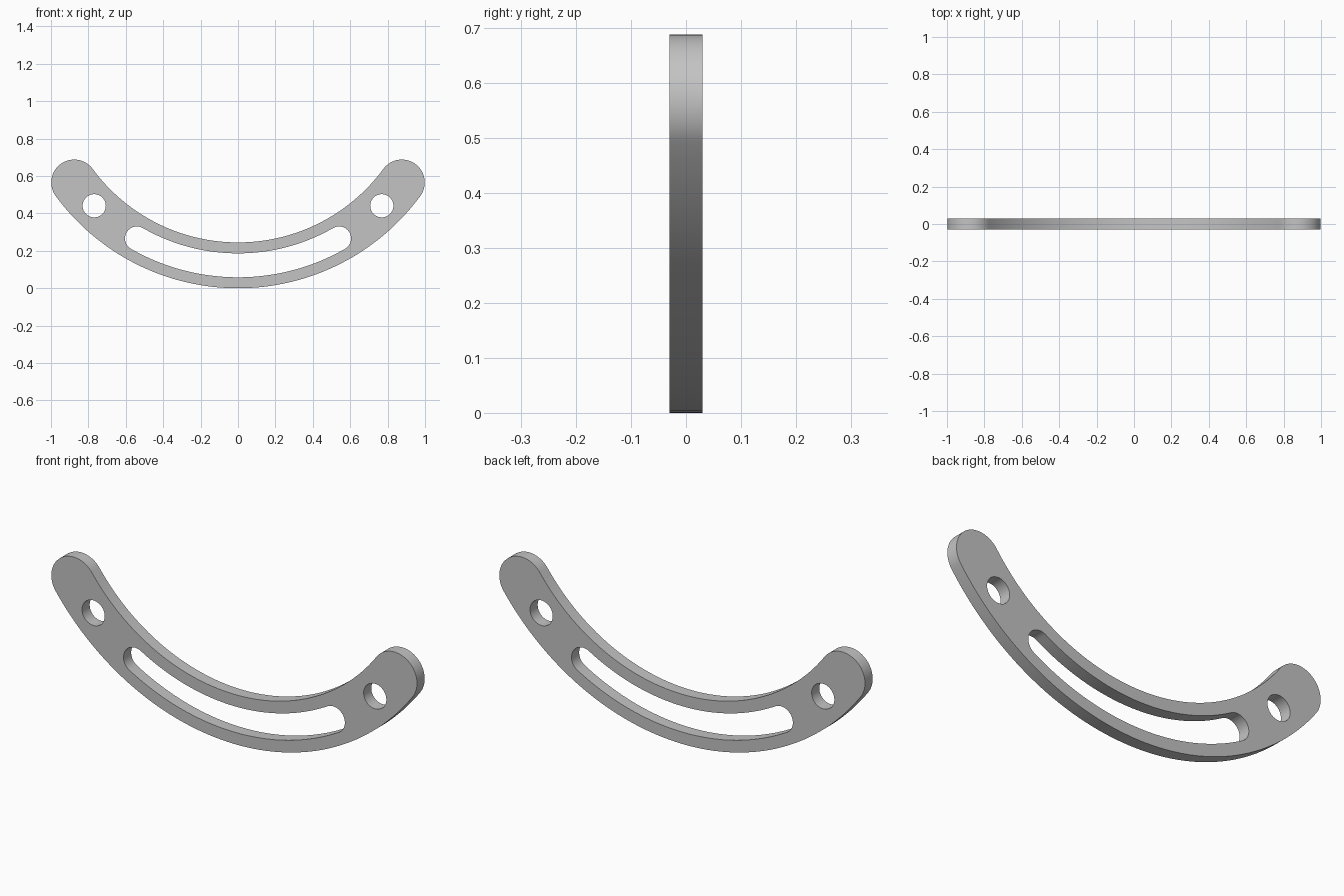
import bpy
import bmesh
from math import sin, cos, pi, radians
from mathutils import Vector

if "Cube" in bpy.data.objects:
    bpy.data.objects.remove(bpy.data.objects["Cube"], do_unlink=True)

ARC_CENTRE = Vector((0, 0, 1.21))
MID_RADIUS = 1.0875
THICKNESS = 0.06


def polar(centre, radius, angle):
    """Point at an angle measured from straight down towards +x."""
    return centre + Vector((sin(angle) * radius, 0, -cos(angle) * radius))


def sweep(centre, radius, start, end, steps):
    return [polar(centre, radius, start + (end - start) * i / steps)
            for i in range(steps + 1)]


def curved_slot(half_angle, half_width, arc_steps, cap_steps):
    """Closed outline of an arc band with round ends."""
    a = half_angle
    right = polar(ARC_CENTRE, MID_RADIUS, a)
    left = polar(ARC_CENTRE, MID_RADIUS, -a)
    points = sweep(ARC_CENTRE, MID_RADIUS + half_width, -a, a, arc_steps)
    points += sweep(right, half_width, a, a + pi, cap_steps)[1:-1]
    points += sweep(ARC_CENTRE, MID_RADIUS - half_width, a, -a, arc_steps)
    points += sweep(left, half_width, pi - a, 2 * pi - a, cap_steps)[1:-1]
    return points


def round_hole(angle, radius, steps):
    return sweep(polar(ARC_CENTRE, MID_RADIUS, angle), radius, 0, 2 * pi, steps)[:-1]


# Outline, adjustment slot and the two bolt holes
loops = [
    curved_slot(radians(53.66), 0.1225, 64, 32),
    curved_slot(radians(29.8), 0.064, 48, 24),
    round_hole(radians(45), 0.062, 48),
    round_hole(radians(-45), 0.062, 48),
]

bm = bmesh.new()
for loop in loops:
    verts = [bm.verts.new(p - Vector((0, THICKNESS / 2, 0))) for p in loop]
    for i, v in enumerate(verts):
        bm.edges.new((v, verts[i - 1]))

# Fill the flat face around the openings, then give it thickness
bmesh.ops.triangle_fill(bm, edges=bm.edges[:], use_beauty=True, normal=(0, -1, 0))
result = bmesh.ops.extrude_face_region(bm, geom=bm.faces[:], use_keep_orig=True)
back = [g for g in result["geom"] if isinstance(g, bmesh.types.BMVert)]
bmesh.ops.translate(bm, verts=back, vec=(0, THICKNESS, 0))
bmesh.ops.recalc_face_normals(bm, faces=bm.faces[:])

mesh = bpy.data.meshes.new("slotted_bracket")
bm.to_mesh(mesh)
bm.free()
bracket = bpy.data.objects.new("slotted_bracket", mesh)
bpy.context.collection.objects.link(bracket)

# Plain grey metal
grey = bpy.data.materials.new("plain_grey")
grey.use_nodes = True
colour = (0.55, 0.55, 0.55, 1)
grey.diffuse_color = colour
grey.node_tree.nodes["Principled BSDF"].inputs["Base Color"].default_value = colour
mesh.materials.append(grey)

# Smooth walls with crisp rims
bpy.ops.object.select_all(action="DESELECT")
bracket.select_set(True)
bpy.context.view_layer.objects.active = bracket
bpy.ops.object.shade_smooth_by_angle(angle=radians(30))
